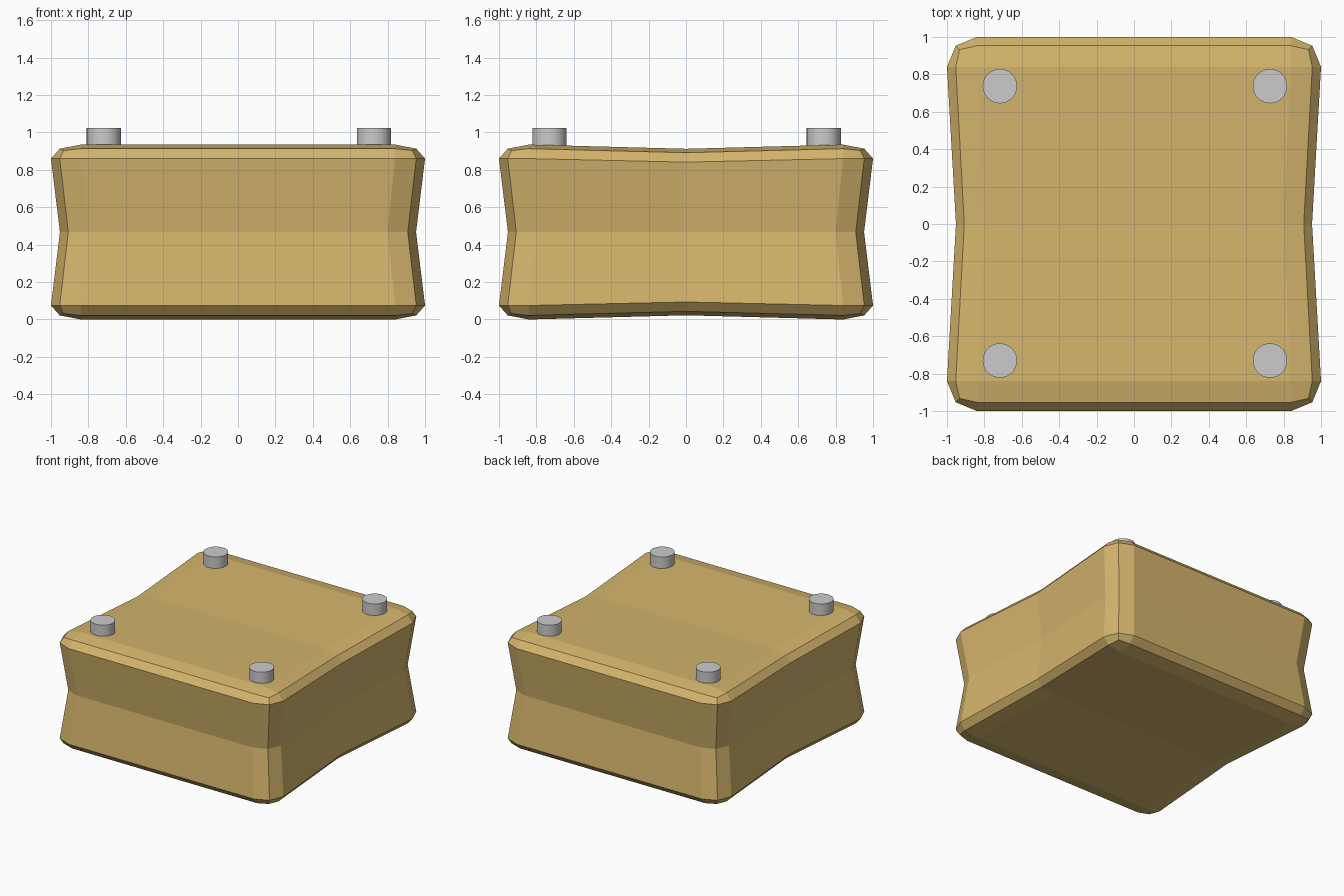
import bpy, bmesh

if "Cube" in bpy.data.objects:
    bpy.data.objects.remove(bpy.data.objects["Cube"])

HALF_Z = 0.4675   # half height of the cushion
PINCH = 0.952     # how far the waist loops are drawn in

# Cushion body: bevelled cube with two waist loops pinched inward
bm = bmesh.new()
bmesh.ops.create_cube(bm, size=2)
bmesh.ops.bevel(bm, geom=bm.edges[:], offset=0.16, offset_type='OFFSET',
                segments=2, profile=0.5, affect='EDGES')
for normal in ((0, 0, 1), (0, 1, 0)):
    bmesh.ops.bisect_plane(bm, geom=bm.verts[:] + bm.edges[:] + bm.faces[:],
                           plane_co=(0, 0, 0), plane_no=normal)
waist = [v for v in bm.verts if abs(v.co.z) < 1e-4]
middle = [v for v in bm.verts if abs(v.co.y) < 1e-4]
for v in waist:
    v.co.x *= PINCH
    v.co.y *= PINCH
for v in middle:
    v.co.x *= PINCH
    v.co.z *= PINCH
for v in bm.verts:
    v.co.z = (v.co.z + 1) * HALF_Z
bmesh.ops.recalc_face_normals(bm, faces=bm.faces[:])
mesh = bpy.data.meshes.new("cushion_body")
bm.to_mesh(mesh)
bm.free()
mat = bpy.data.materials.new("tan")
mat.diffuse_color = (0.66, 0.46, 0.15, 1)
mat.use_nodes = True
mat.node_tree.nodes["Principled BSDF"].inputs["Base Color"].default_value = mat.diffuse_color
mesh.materials.append(mat)
bpy.context.collection.objects.link(bpy.data.objects.new("cushion_body", mesh))

# Corner pegs on the top
for side, x in (("left", -0.717), ("right", 0.727)):
    for end, y in (("front", -0.73), ("back", 0.737)):
        bpy.ops.mesh.primitive_cylinder_add(vertices=32, radius=0.092, depth=0.125,
                                            location=(x, y, 0.9625))
        bpy.context.object.name = f"peg_{end}_{side}"
        bpy.ops.object.shade_smooth_by_angle()
